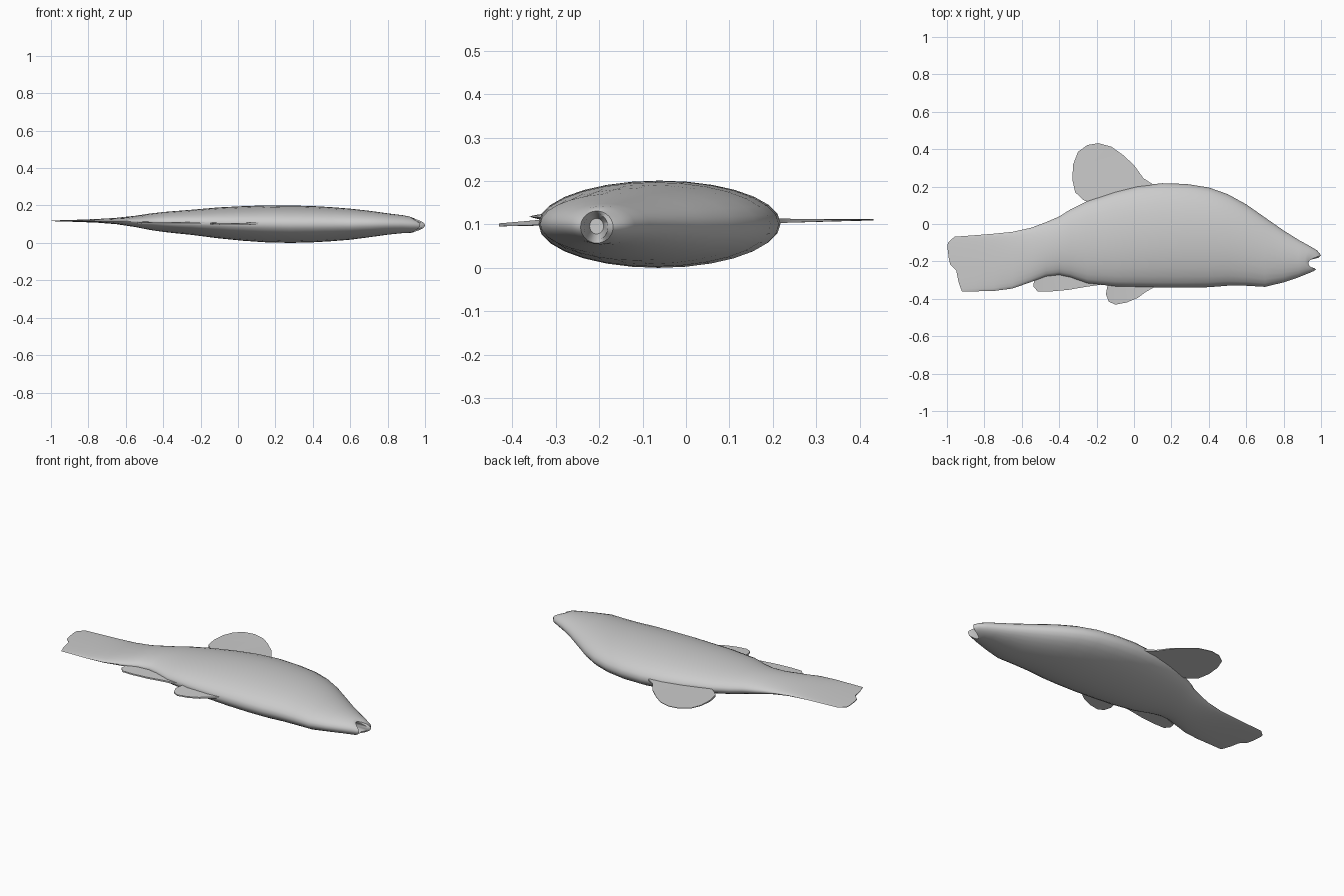
import bpy, bmesh, math

cube = bpy.data.objects.get("Cube")
if cube:
    bpy.data.objects.remove(cube, do_unlink=True)

GREY = (0.6, 0.6, 0.6, 1)
skin = bpy.data.materials.new("plain_grey")
skin.use_nodes = True
skin.diffuse_color = GREY
skin.node_tree.nodes["Principled BSDF"].inputs["Base Color"].default_value = GREY

SEGMENTS = 28


def finish(name, bm, angle):
    """Turn a bmesh into a shaded, coloured object."""
    bmesh.ops.recalc_face_normals(bm, faces=bm.faces)
    mesh = bpy.data.meshes.new(name)
    bm.to_mesh(mesh)
    bm.free()
    mesh.materials.append(skin)
    obj = bpy.data.objects.new(name, mesh)
    bpy.context.collection.objects.link(obj)
    bpy.ops.object.select_all(action="DESELECT")
    obj.select_set(True)
    bpy.context.view_layer.objects.active = obj
    bpy.ops.object.shade_smooth_by_angle(angle=math.radians(angle))
    return obj


def interpolate(points, t):
    for (a, va), (b, vb) in zip(points, points[1:]):
        if t <= b:
            return va + (vb - va) * (t - a) / (b - a)
    return points[-1][1]


# Body sections: x, belly y, back y, middle z, half thickness
STATIONS = [
    (-0.85, -0.36, -0.06, 0.118, 0.006), (-0.75, -0.358, -0.052, 0.118, 0.01),
    (-0.65, -0.345, -0.042, 0.117, 0.017), (-0.55, -0.31, -0.02, 0.115, 0.03),
    (-0.47, -0.28, 0.01, 0.113, 0.044), (-0.4, -0.272, 0.04, 0.112, 0.053),
    (-0.34, -0.285, 0.078, 0.111, 0.059), (-0.25, -0.317, 0.122, 0.11, 0.067),
    (-0.1, -0.333, 0.172, 0.107, 0.083), (0.02, -0.337, 0.203, 0.104, 0.092),
    (0.15, -0.34, 0.218, 0.102, 0.099), (0.28, -0.34, 0.214, 0.1, 0.1),
    (0.4, -0.338, 0.195, 0.1, 0.097), (0.5, -0.33, 0.16, 0.1, 0.091),
    (0.6, -0.33, 0.105, 0.1, 0.083), (0.7, -0.336, 0.035, 0.101, 0.071),
    (0.8, -0.312, -0.035, 0.101, 0.057), (0.88, -0.285, -0.085, 0.1, 0.048),
]

# Head rings: x, belly y, back y, middle z, half thickness, notch depth, lip lead
HEAD = [
    (0.935, -0.265, -0.118, 0.098, 0.044, 0.02, 0.005),
    (0.97, -0.252, -0.142, 0.095, 0.041, 0.042, 0.01),
    (0.987, -0.243, -0.168, 0.094, 0.037, 0.055, 0.013),
    (0.975, -0.235, -0.18, 0.094, 0.031, 0.055, 0.013),
    (0.88, -0.222, -0.19, 0.096, 0.018, 0, 0),
]

# Tail trailing edge: height on the tail (belly to back), x
TAIL_EDGE = [(-1, -0.92), (-0.6, -0.94), (-0.15, -0.952),
             (0.02, -0.987), (0.75, -1.0), (1, -0.96)]


def ring(bm, low, high, mid, half, x_at):
    verts = []
    for i in range(SEGMENTS):
        a = math.tau * i / SEGMENTS
        t, s = math.cos(a), math.sin(a)
        y = (low + high) / 2 + t * (high - low) / 2
        verts.append(bm.verts.new((x_at(t, s), y, mid + half * s)))
    return verts


# Body lofted from tail edge to the open mouth
bm = bmesh.new()
rings = [ring(bm, -0.362, -0.068, 0.118, 0.002,
              lambda t, s: interpolate(TAIL_EDGE, t))]
for x, low, high, mid, half in STATIONS:
    rings.append(ring(bm, low, high, mid, half, lambda t, s: x))
for x, low, high, mid, half, notch, lead in HEAD:
    rings.append(ring(bm, low, high, mid, half,
                      lambda t, s: x + lead * t - notch * s * s))
for r0, r1 in zip(rings, rings[1:]):
    for i in range(SEGMENTS):
        j = (i + 1) % SEGMENTS
        bm.faces.new((r0[i], r0[j], r1[j], r1[i]))
# Thin strip closing the tail edge
for i in range(SEGMENTS // 2):
    r = rings[0]
    corners = [r[i], r[i + 1], r[-i - 1], r[-i]]
    bm.faces.new(list(dict.fromkeys(corners)))
bm.faces.new(rings[-1])
finish("fish_body", bm, 50)


def fin(name, outline, base_y, mid, lean):
    """Thin plate that tapers away from the body."""
    bm = bmesh.new()
    layers = []
    for side in (1, -1):
        layer = []
        for x, y in outline:
            reach = abs(y - base_y)
            half = max(0.0015, 0.006 - 0.025 * reach)
            layer.append(bm.verts.new((x, y, mid + lean * reach + side * half)))
        layers.append(layer)
        bm.faces.new(layer)
    top, bottom = layers
    for i in range(len(outline)):
        j = (i + 1) % len(outline)
        bm.faces.new((top[i], top[j], bottom[j], bottom[i]))
    bmesh.ops.triangulate(bm, faces=[f for f in bm.faces if len(f.verts) > 4])
    finish(name, bm, 30)


fin("dorsal_fin", [
    (0.1, 0.213), (0.05, 0.245), (0, 0.315), (-0.06, 0.37), (-0.12, 0.413),
    (-0.19, 0.432), (-0.25, 0.422), (-0.3, 0.385), (-0.325, 0.32),
    (-0.33, 0.24), (-0.315, 0.17), (-0.27, 0.128), (-0.2, 0.1), (0.05, 0.17),
], 0.18, 0.108, 0.01)

fin("anal_fin", [
    (-0.5, -0.288), (-0.535, -0.305), (-0.538, -0.335), (-0.515, -0.36),
    (-0.45, -0.361), (-0.35, -0.352), (-0.27, -0.338), (-0.18, -0.325),
    (-0.25, -0.28), (-0.4, -0.25),
], -0.28, 0.108, -0.04)

fin("pelvic_fin", [
    (-0.14, -0.32), (-0.15, -0.375), (-0.135, -0.415), (-0.1, -0.431),
    (-0.04, -0.42), (0.02, -0.395), (0.065, -0.362), (0.11, -0.337),
    (0.05, -0.3), (-0.1, -0.3),
], -0.33, 0.105, -0.06)
